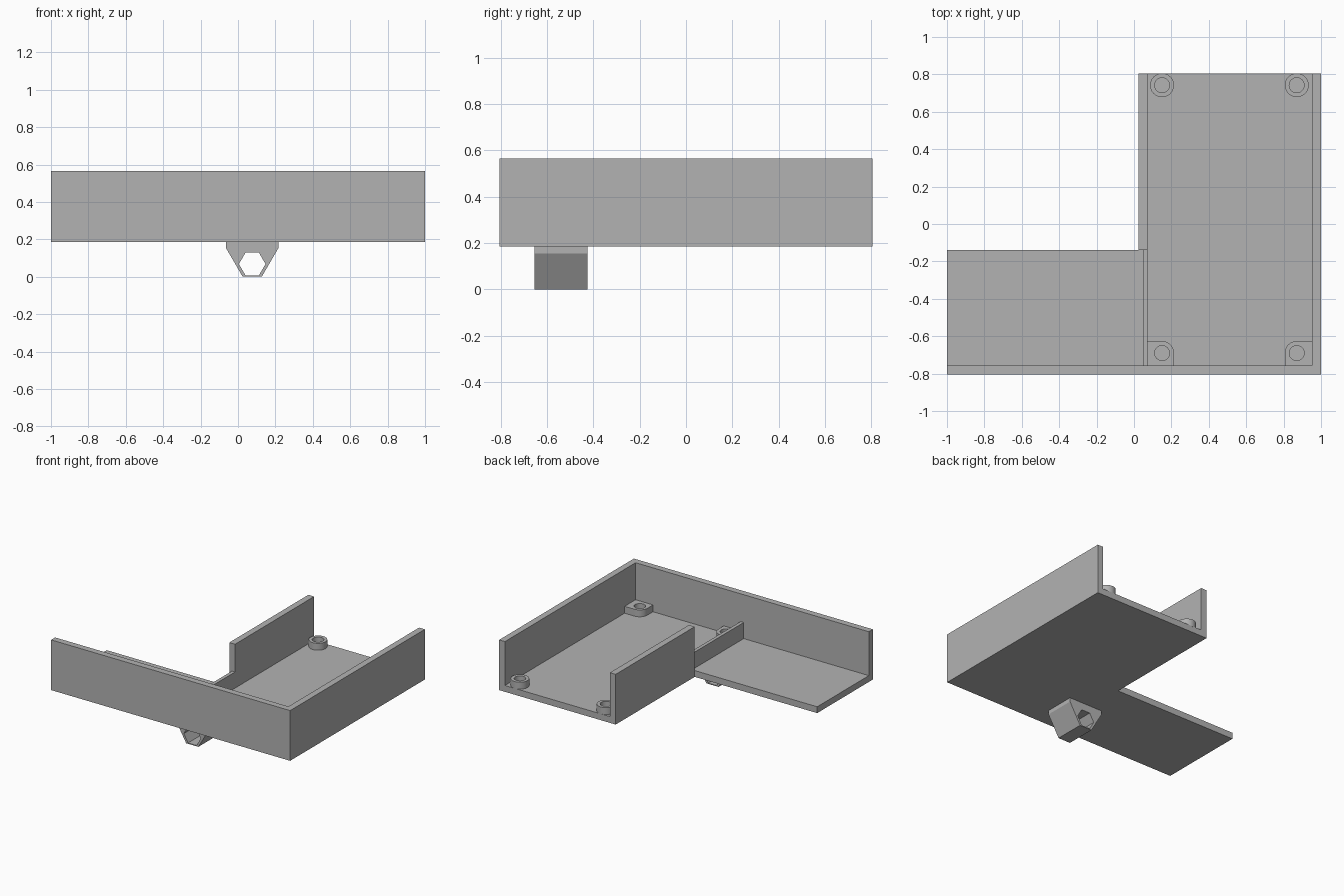
import bpy, bmesh, math
from mathutils import Vector

if "Cube" in bpy.data.objects:
    bpy.data.objects.remove(bpy.data.objects["Cube"], do_unlink=True)

GREY = (0.45, 0.45, 0.45, 1)
grey = bpy.data.materials.new("plain grey")
grey.use_nodes = True
grey.diffuse_color = GREY
grey.node_tree.nodes["Principled BSDF"].inputs["Base Color"].default_value = GREY

BASE, TOP, WALL = 0.185, 0.565, 0.048
FLOOR = BASE + WALL
HALF_Y = 0.805
FRONT_IN = -HALF_Y + WALL
WING_BACK = -0.14
BOSS_R, HOLE_R, BOSS_TOP = 0.064, 0.04, 0.285


def arc(radius, start, end, steps, centre=(0, 0)):
    angles = [math.radians(start + (end - start) * i / steps) for i in range(steps + 1)]
    return [(centre[0] + radius * math.cos(a), centre[1] + radius * math.sin(a)) for a in angles]


def prism(name, loops, low, high, upright=False):
    """Extrude an outline (with optional holes) along z, or along y if upright."""
    def place(u, v):
        return Vector((u, low, v)) if upright else Vector((u, v, low))
    bm = bmesh.new()
    for loop in loops:
        verts = [bm.verts.new(place(u, v)) for u, v in loop]
        for a, b in zip(verts, verts[1:] + verts[:1]):
            bm.edges.new((a, b))
    bmesh.ops.triangle_fill(bm, use_beauty=True, edges=bm.edges[:])
    depth = Vector((0, high - low, 0)) if upright else Vector((0, 0, high - low))
    new = bmesh.ops.extrude_face_region(bm, geom=bm.faces[:], use_keep_orig=True)
    moved = [g for g in new["geom"] if isinstance(g, bmesh.types.BMVert)]
    bmesh.ops.translate(bm, verts=moved, vec=depth)
    bmesh.ops.recalc_face_normals(bm, faces=bm.faces[:])
    mesh = bpy.data.meshes.new(name)
    bm.to_mesh(mesh)
    bm.free()
    mesh.materials.append(grey)
    obj = bpy.data.objects.new(name, mesh)
    bpy.context.collection.objects.link(obj)
    return obj


def rect(x0, x1, y0, y1):
    return [(x0, y0), (x1, y0), (x1, y1), (x0, y1)]


def carve(obj, cutter):
    cutter.hide_render = True
    mod = obj.modifiers.new("carve", "BOOLEAN")
    mod.operation, mod.solver, mod.object = "DIFFERENCE", "EXACT", cutter
    bpy.context.view_layer.objects.active = obj
    bpy.ops.object.modifier_apply(modifier=mod.name)
    bpy.data.objects.remove(cutter, do_unlink=True)


# L-shaped tray: a block with the corner, two compartments and the low divider cut out
tray = prism("tray", [rect(-1, 1, -HALF_Y, HALF_Y)], BASE, TOP)
carve(tray, prism("corner_cutter", [rect(-1.1, 0.025, WING_BACK, 0.9)], 0, 1))
carve(tray, prism("main_cutter", [rect(0.073, 1 - WALL, FRONT_IN, 0.9)], FLOOR, 1))
wing = [(-1.1, FRONT_IN), (0.047, FRONT_IN), (0.047, WING_BACK), (0, WING_BACK), (0, 0), (-1.1, 0)]
carve(tray, prism("wing_cutter", [wing], FLOOR, 1))
carve(tray, prism("divider_cutter", [rect(0.04, 0.09, FRONT_IN, WING_BACK)], 0.355, 1))

# Mounting bosses: round at the open back, squared into the corners at the front
for side, x, sign in (("right", 0.15, 1), ("left", 0.87, -1)):
    hole = arc(HOLE_R, 0, 345, 23)
    ring = arc(BOSS_R, 0, 345, 23)
    corner = [(-0.082, -0.072), (BOSS_R, -0.072)] + arc(BOSS_R, 0, 90, 8) + [(-0.082, BOSS_R)]
    for end, y, outline in (("back", 0.742, ring), ("front", -0.69, corner)):
        loops = [[(x + sign * u, y + v) for u, v in loop] for loop in (outline, hole)]
        boss = prism(f"{end}_{side}_boss", loops, FLOOR - 0.005, BOSS_TOP)
        bpy.ops.object.select_all(action="DESELECT")
        boss.select_set(True)
        bpy.context.view_layer.objects.active = boss
        bpy.ops.object.shade_smooth_by_angle(angle=math.radians(30))

# Tapered lug under the floor with a hexagonal through hole
lug = [(-0.065, BASE + 0.005), (-0.065, 0.155), (0.025, 0), (0.127, 0), (0.217, 0.155), (0.217, BASE + 0.005)]
prism("lug", [lug, arc(0.071, 0, 300, 5, (0.076, 0.068))], -0.655, -0.425, upright=True)
